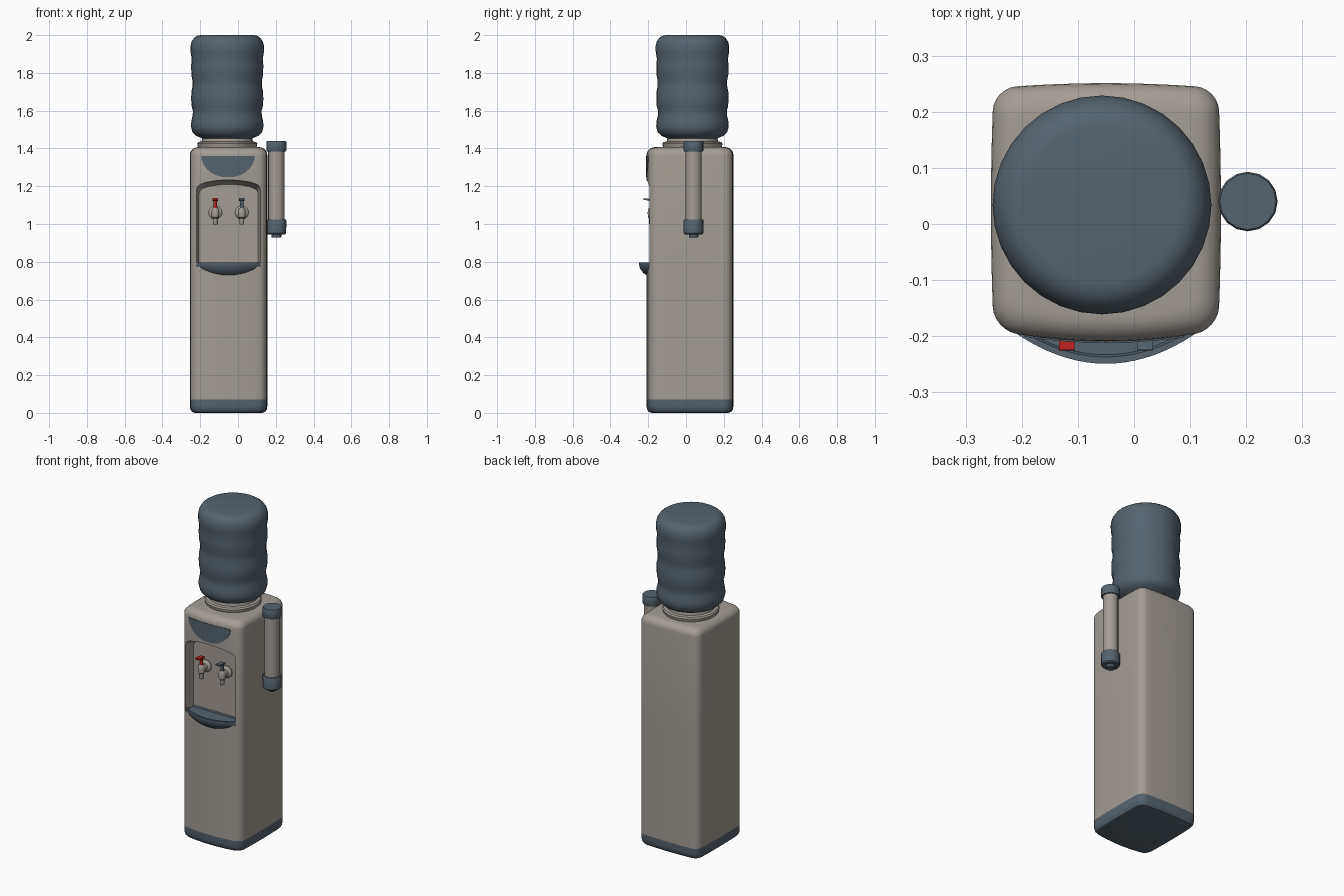
import bpy, bmesh, math
from mathutils import Matrix, Vector

if "Cube" in bpy.data.objects:
    bpy.data.objects.remove(bpy.data.objects["Cube"])

CX, CY = -0.05, 0.027          # cabinet centre
HX, HY = 0.20, 0.215           # cabinet half sizes before the bulge


def material(name, rgb):
    m = bpy.data.materials.new(name)
    m.diffuse_color = (*rgb, 1)
    m.use_nodes = True
    m.node_tree.nodes["Principled BSDF"].inputs["Base Color"].default_value = m.diffuse_color
    return m


BEIGE = material("warm_beige", (0.37, 0.335, 0.30))
SLATE = material("slate_grey", (0.092, 0.125, 0.155))
RED = material("tap_red", (0.46, 0.015, 0.015))


def finish(name, bm, *mats, angle=35):
    bmesh.ops.recalc_face_normals(bm, faces=bm.faces[:])
    mesh = bpy.data.meshes.new(name)
    bm.to_mesh(mesh)
    bm.free()
    obj = bpy.data.objects.new(name, mesh)
    bpy.context.collection.objects.link(obj)
    for m in mats:
        mesh.materials.append(m)
    smooth(obj, angle)
    return obj


def smooth(obj, angle=35):
    bpy.ops.object.select_all(action='DESELECT')
    obj.select_set(True)
    bpy.context.view_layer.objects.active = obj
    bpy.ops.object.shade_smooth_by_angle(angle=math.radians(angle))


def loft(bm, rings):
    """Skin closed rings of equal length and cap both ends."""
    loops = [[bm.verts.new(p) for p in ring] for ring in rings]
    n = len(loops[0])
    for a, b in zip(loops, loops[1:]):
        for i in range(n):
            j = (i + 1) % n
            bm.faces.new((a[i], a[j], b[j], b[i]))
    bm.faces.new(loops[0][::-1])
    bm.faces.new(loops[-1])


def lathe(name, profile, center, mat, sides=32, rot=None):
    """Turn (radius, height) pairs about z, then rotate and place."""
    place = Matrix.Translation(center) @ (rot or Matrix())
    rings = [[place @ Vector((r * math.cos(t), r * math.sin(t), z))
              for t in (2 * math.pi * i / sides for i in range(sides))]
             for r, z in profile]
    bm = bmesh.new()
    loft(bm, rings)
    return finish(name, bm, mat)


def box(name, center, size, mat, tilt=0):
    bm = bmesh.new()
    bmesh.ops.create_cube(bm, size=1, matrix=Matrix.Translation(center)
                          @ Matrix.Rotation(tilt, 4, 'X') @ Matrix.Diagonal((*size, 1)))
    return finish(name, bm, mat)


def front_y(x):
    return CY - HY - 0.021 * max(0, 1 - ((x - CX) / HX) ** 2)


def cabinet_ring(inset, z, steps=6, side=12):
    """Rounded rectangle whose four sides bow outwards."""
    hx, hy, r = HX - inset, HY - inset, max(0.04 - inset * 0.4, 0.008)
    pts = []
    corners = [(1, 1, 0), (-1, 1, 90), (-1, -1, 180), (1, -1, 270)]
    for k, (sx, sy, a0) in enumerate(corners):
        for i in range(steps + 1):
            a = math.radians(a0 + 90 * i / steps)
            pts.append((sx * (hx - r) + r * math.cos(a), sy * (hy - r) + r * math.sin(a)))
        nx, ny, a1 = corners[(k + 1) % 4]
        p = pts[-1]
        q = (nx * (hx - r) + r * math.cos(math.radians(a1)),
             ny * (hy - r) + r * math.sin(math.radians(a1)))
        for i in range(1, side):
            f = i / side
            pts.append((p[0] + (q[0] - p[0]) * f, p[1] + (q[1] - p[1]) * f))
    ring = []
    for x, y in pts:
        u, v = x / hx, y / hy
        bow = 0.021 if v < 0 else 0.009
        ring.append((CX + x + 0.005 * u * (1 - v * v), CY + y + bow * v * (1 - u * u), z))
    return ring


# Cabinet shell with a dark plinth
bm = bmesh.new()
levels = [(0.028, 0.0), (0.012, 0.005), (0.003, 0.018), (0, 0.035), (0, 0.07), (0, 0.72), (0, 1.365)]
levels += [(0.045 * (1 - math.cos(a)), 1.365 + 0.042 * math.sin(a))
           for a in (math.radians(15 * i) for i in range(1, 7))]
loft(bm, [cabinet_ring(d, z) for d, z in levels])
for f in bm.faces:
    f.material_index = 1 if f.calc_center_median().z < 0.07 else 0
cabinet = finish("cabinet", bm, BEIGE, SLATE)


# Alcove cut: arched opening with slightly tapering walls
def alcove_ring(y, half, floor, top):
    pts = [(CX - half, y, floor), (CX + half, y, floor)]
    for i in range(17):
        s = math.cos(math.pi * i / 16)
        drop = 0.025 * (1 - math.sqrt(max(0, 1 - abs(s) ** 12)))
        pts.append((CX + half * s, y, top - 0.025 * s * s - drop))
    return pts


bm = bmesh.new()
loft(bm, [alcove_ring(-0.30, 0.176, 0.775, 1.24), alcove_ring(-0.195, 0.170, 0.775, 1.232),
          alcove_ring(-0.135, 0.156, 0.775, 1.21)])
cutter = finish("alcove_cutter", bm, BEIGE)
cutter.hide_render = True
mod = cabinet.modifiers.new("alcove", 'BOOLEAN')
mod.operation, mod.solver, mod.object = 'DIFFERENCE', 'EXACT', cutter
bpy.context.view_layer.objects.active = cabinet
bpy.ops.object.modifier_apply(modifier=mod.name)
bpy.data.objects.remove(cutter)
smooth(cabinet)

# Half-moon panel lying on the bowed front
bm = bmesh.new()
rings = []
for i in range(25):
    s = -math.cos(math.pi * i / 24)
    x = -0.053 + 0.142 * s
    low = 1.36 - 0.004 - 0.108 * (1 - abs(s) ** 2.3) ** 0.6
    y = front_y(x)
    rings.append([(x, y - 0.003, low), (x, y - 0.003, 1.36),
                  (x, y + 0.004, 1.36), (x, y + 0.004, low)])
loft(bm, rings)
finish("front_panel", bm, SLATE)


# Drip tray with a bowed, undercut front and a shallow dish
def tray_ring(half, bow, z, rise, y0=-0.186, back=-0.132):
    pts = [(CX + half, back, z + rise), (CX - half, back, z + rise)]
    for i in range(21):
        s = -1 + i / 10
        pts.append((CX + half * s, y0 - bow * (1 - s * s), z + rise * s * s))
    return pts


bm = bmesh.new()
loft(bm, [tray_ring(0.160, 0.022, 0.728, 0.040), tray_ring(0.166, 0.040, 0.740, 0.032),
          tray_ring(0.171, 0.058, 0.765, 0.015), tray_ring(0.173, 0.063, 0.785, 0.0),
          tray_ring(0.173, 0.063, 0.797, 0.0), tray_ring(0.165, 0.056, 0.797, 0.0, -0.181, -0.137),
          tray_ring(0.161, 0.054, 0.787, 0.0, -0.179, -0.139)])
finish("drip_tray", bm, SLATE)

# Taps: wall flange, barrel, valve, spout and lever
forward = Matrix.Rotation(math.radians(90), 4, 'X')
for side, x, mat in (("hot", -0.12, RED), ("cold", 0.02, SLATE)):
    lathe(side + "_tap_barrel", [(0.036, -0.003), (0.036, 0.006), (0.030, 0.013), (0.019, 0.017),
                                 (0.019, 0.045), (0.012, 0.052)],
          (x, -0.135, 1.06), BEIGE, 20, forward)
    lathe(side + "_tap_valve", [(0.011, 0.998), (0.013, 1.002), (0.013, 1.03), (0.019, 1.036),
                                (0.021, 1.06), (0.018, 1.078), (0.012, 1.085)],
          (x, -0.182, 0), BEIGE, 16)
    lathe(side + "_lever_stem", [(0.011, 1.08), (0.009, 1.105), (0.011, 1.128)],
          (x, -0.182, 0), mat, 12)
    box(side + "_lever", (x, -0.197, 1.129), (0.028, 0.056, 0.009), mat, math.radians(-6))

# Collar and bottle
AXIS = (-0.057, 0.034, 0)
lathe("bottle_collar", [(0.150, 1.395), (0.157, 1.412), (0.159, 1.425), (0.153, 1.434),
                        (0.136, 1.437), (0.133, 1.452), (0.125, 1.455)], AXIS, BEIGE)
lathe("water_bottle", [(0.115, 1.44), (0.135, 1.455), (0.163, 1.466), (0.184, 1.486), (0.192, 1.515),
                       (0.190, 1.545), (0.183, 1.575), (0.182, 1.60), (0.189, 1.625),
                       (0.191, 1.66), (0.190, 1.70), (0.184, 1.73), (0.184, 1.76), (0.190, 1.79),
                       (0.191, 1.84), (0.188, 1.875), (0.194, 1.91), (0.195, 1.94),
                       (0.189, 1.966), (0.176, 1.985), (0.160, 1.996), (0.140, 2.0)],
      AXIS, SLATE)

# Cup holder hanging at the side
CUP = (0.203, 0.04, 0)
lathe("cup_tube", [(0.043, 1.0), (0.043, 1.41)], CUP, BEIGE, 20)
lathe("cup_top_cap", [(0.051, 1.385), (0.053, 1.39), (0.053, 1.434), (0.050, 1.44)], CUP, SLATE, 16)
lathe("cup_bottom_cap", [(0.046, 0.945), (0.052, 0.952), (0.053, 1.018), (0.050, 1.024)], CUP, SLATE, 16)
lathe("cup_outlet", [(0.023, 0.928), (0.026, 0.932), (0.026, 0.95)], CUP, SLATE, 14)
